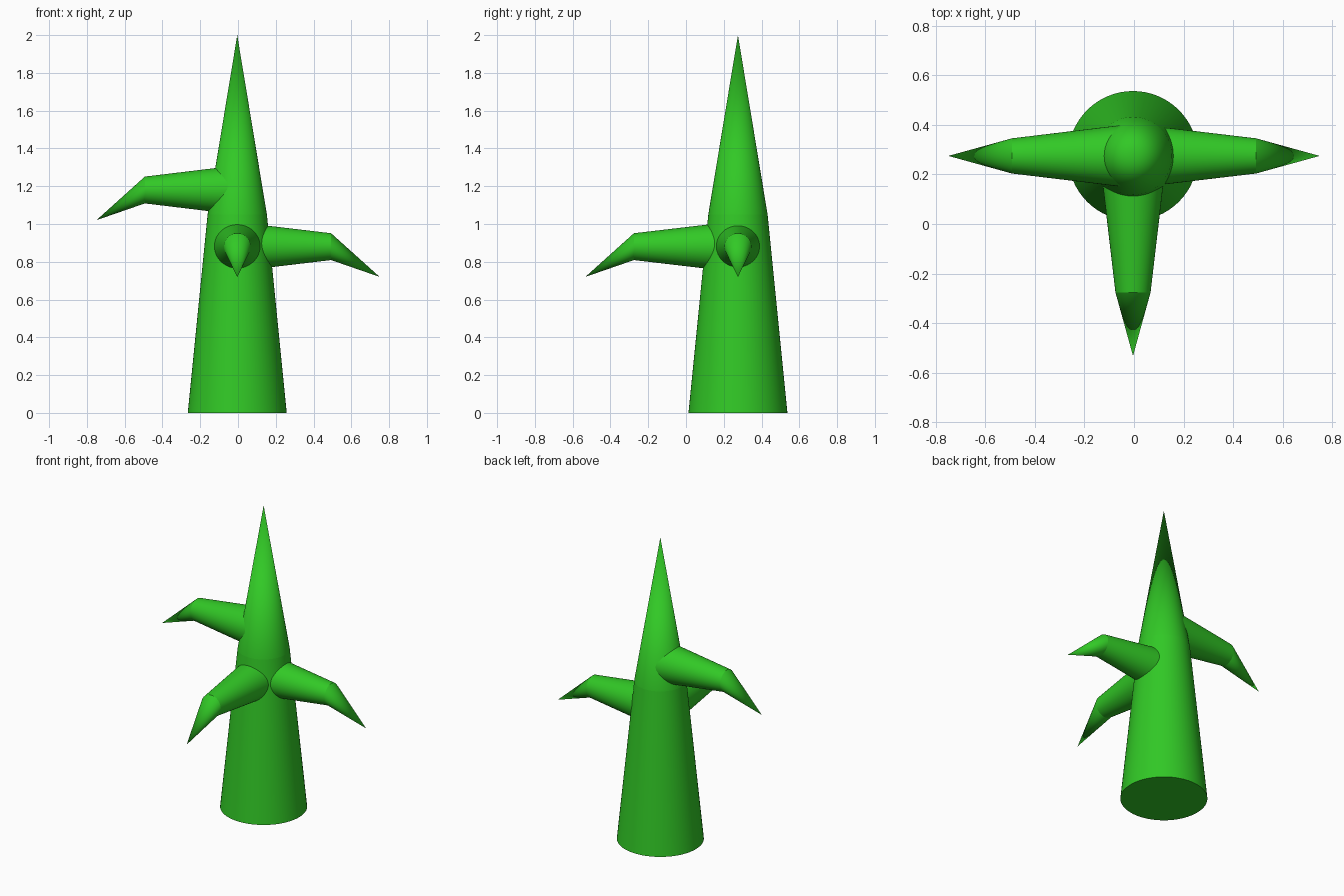
import bpy, bmesh, math
from mathutils import Vector

cube = bpy.data.objects.get("Cube")
if cube:
    bpy.data.objects.remove(cube, do_unlink=True)

SIDES = 64
green = bpy.data.materials.new("plant green")
green.use_nodes = True
colour = (0.031, 0.58, 0.019, 1)
green.diffuse_color = colour
green.node_tree.nodes["Principled BSDF"].inputs["Base Color"].default_value = colour


def taper(name, axis, start, r_start, end, r_end=0, cap=False):
    """Tapered tube whose rings face along axis; a zero end radius makes a spike."""
    axis, start, end = Vector(axis), Vector(start), Vector(end)
    u = axis.orthogonal().normalized()
    v = axis.cross(u)
    bm = bmesh.new()

    def ring(centre, radius):
        angles = [math.tau * i / SIDES for i in range(SIDES)]
        return [bm.verts.new(centre + radius * (u * math.cos(a) + v * math.sin(a)))
                for a in angles]

    base = ring(start, r_start)
    tip = ring(end, r_end) if r_end else [bm.verts.new(end)] * SIDES
    for i in range(SIDES):
        j = (i + 1) % SIDES
        corners = [base[i], base[j], tip[j], tip[i]]
        bm.faces.new(corners if r_end else corners[:3])
    if cap:
        bm.faces.new(base[::-1])
    mesh = bpy.data.meshes.new(name)
    bm.to_mesh(mesh)
    bm.free()
    mesh.materials.append(green)
    obj = bpy.data.objects.new(name, mesh)
    bpy.context.collection.objects.link(obj)
    bpy.ops.object.select_all(action='DESELECT')
    obj.select_set(True)
    bpy.context.view_layer.objects.active = obj
    bpy.ops.object.shade_smooth_by_angle(angle=math.radians(40))


# Trunk and its pointed top
root = Vector((-0.004, 0.275, 0))
up = Vector((0, 0, 1))
taper("trunk", up, root, 0.262, root + up * 1.05, 0.157, cap=True)
taper("trunk_tip", up, root + up * 1.05, 0.157, root + up * 2)


# Branches: a tapering arm, then a drooping spike from the same end ring
def branch(name, direction, height, inset, reach):
    d = Vector(direction)
    origin = root + up * height
    elbow = origin + d * reach
    taper(name + "_arm", d, origin + d * inset, 0.13, elbow, 0.071)
    taper(name + "_spike", d, elbow, 0.071, elbow + d * 0.257 - up * 0.16)


branch("left_branch", (1, 0, 0), 0.88, 0, 0.497)
branch("right_branch", (-1, 0, 0), 1.18, 0, 0.489)
branch("front_branch", (0, -1, 0), 0.88, 0.05, 0.551)
